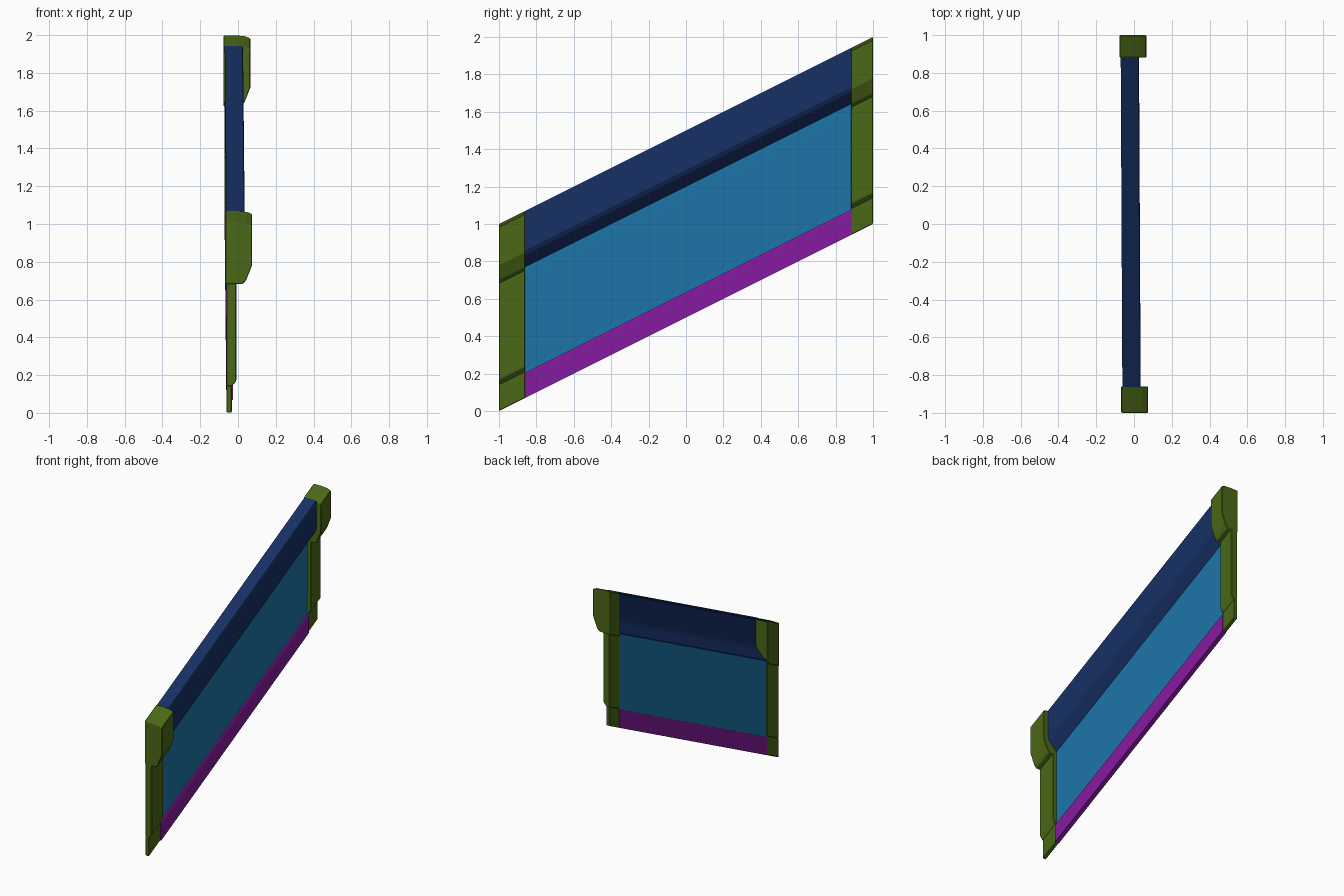
import bpy, bmesh

if "Cube" in bpy.data.objects:
    bpy.data.objects.remove(bpy.data.objects["Cube"])

SLOPE = 0.5      # rise of the sheared panel along y
YAW = -0.005     # slight sideways drift along y


def material(name, rgb):
    m = bpy.data.materials.new(name)
    m.diffuse_color = (*rgb, 1)
    m.use_nodes = True
    m.node_tree.nodes["Principled BSDF"].inputs["Base Color"].default_value = m.diffuse_color
    return m


GREEN = material("green", (0.07, 0.14, 0.008))
NAVY = material("navy", (0.008, 0.03, 0.13))
BLUE = material("blue", (0.012, 0.18, 0.40))
PURPLE = material("purple", (0.24, 0.01, 0.35))


def sheared_bar(name, profile, y0, y1, mat, bevel=0.004):
    """Extrude an (x, height) profile along y, following the slope."""
    bm = bmesh.new()
    rings = [[bm.verts.new((x + YAW * y, y, h + SLOPE * (y + 1)))
              for x, h in profile] for y in (y0, y1)]
    bm.faces.new(rings[0])
    bm.faces.new(rings[1][::-1])
    n = len(profile)
    for i in range(n):
        j = (i + 1) % n
        bm.faces.new((rings[0][i], rings[1][i], rings[1][j], rings[0][j]))
    bmesh.ops.recalc_face_normals(bm, faces=bm.faces)
    me = bpy.data.meshes.new(name)
    bm.to_mesh(me)
    bm.free()
    me.materials.append(mat)
    ob = bpy.data.objects.new(name, me)
    bpy.context.collection.objects.link(ob)
    if bevel:
        b = ob.modifiers.new("Bevel", 'BEVEL')
        b.width = bevel
        b.segments = 1
    return ob


# End posts: bulging cap, middle and thin foot
CAP = [(-0.073, 1.0), (0.0, 1.0), (0.04, 0.996), (0.07, 0.985), (0.07, 0.78),
       (0.038, 0.70), (0.02, 0.68), (-0.073, 0.68)]
MIDDLE = [(-0.066, 0.685), (-0.014, 0.685), (-0.014, 0.168), (-0.036, 0.14),
          (-0.066, 0.14)]
FOOT = [(-0.066, 0.145), (-0.038, 0.145), (-0.038, 0.0), (-0.066, 0.0)]
for end, y0, y1 in (("front", -1.0, -0.86), ("rear", 0.882, 1.0)):
    sheared_bar(end + "_post_cap", CAP, y0, y1, GREEN)
    sheared_bar(end + "_post_middle", MIDDLE, y0, y1, GREEN)
    sheared_bar(end + "_post_foot", FOOT, y0, y1, GREEN)

# Upper rail: thin shell open towards -x, sloping underside
RAIL = [(-0.066, 1.0), (0.028, 1.0), (0.031, 0.99), (0.031, 0.79), (0.02, 0.765),
        (-0.04, 0.705), (-0.066, 0.695), (-0.066, 0.705), (-0.045, 0.714),
        (0.012, 0.771), (0.021, 0.793), (0.021, 0.99), (-0.066, 0.99)]
sheared_bar("upper_rail", RAIL, -0.862, 0.884, NAVY, 0)

# Infill panel and bottom strip
PANEL = [(-0.062, 0.70), (-0.042, 0.70), (-0.042, 0.65), (-0.045, 0.13),
         (-0.062, 0.13)]
sheared_bar("infill_panel", PANEL, -0.862, 0.884, BLUE, 0)
STRIP = [(-0.066, 0.135), (-0.036, 0.135), (-0.032, 0.125), (-0.032, 0.0),
         (-0.066, 0.0)]
sheared_bar("bottom_strip", STRIP, -0.862, 0.884, PURPLE, 0)
